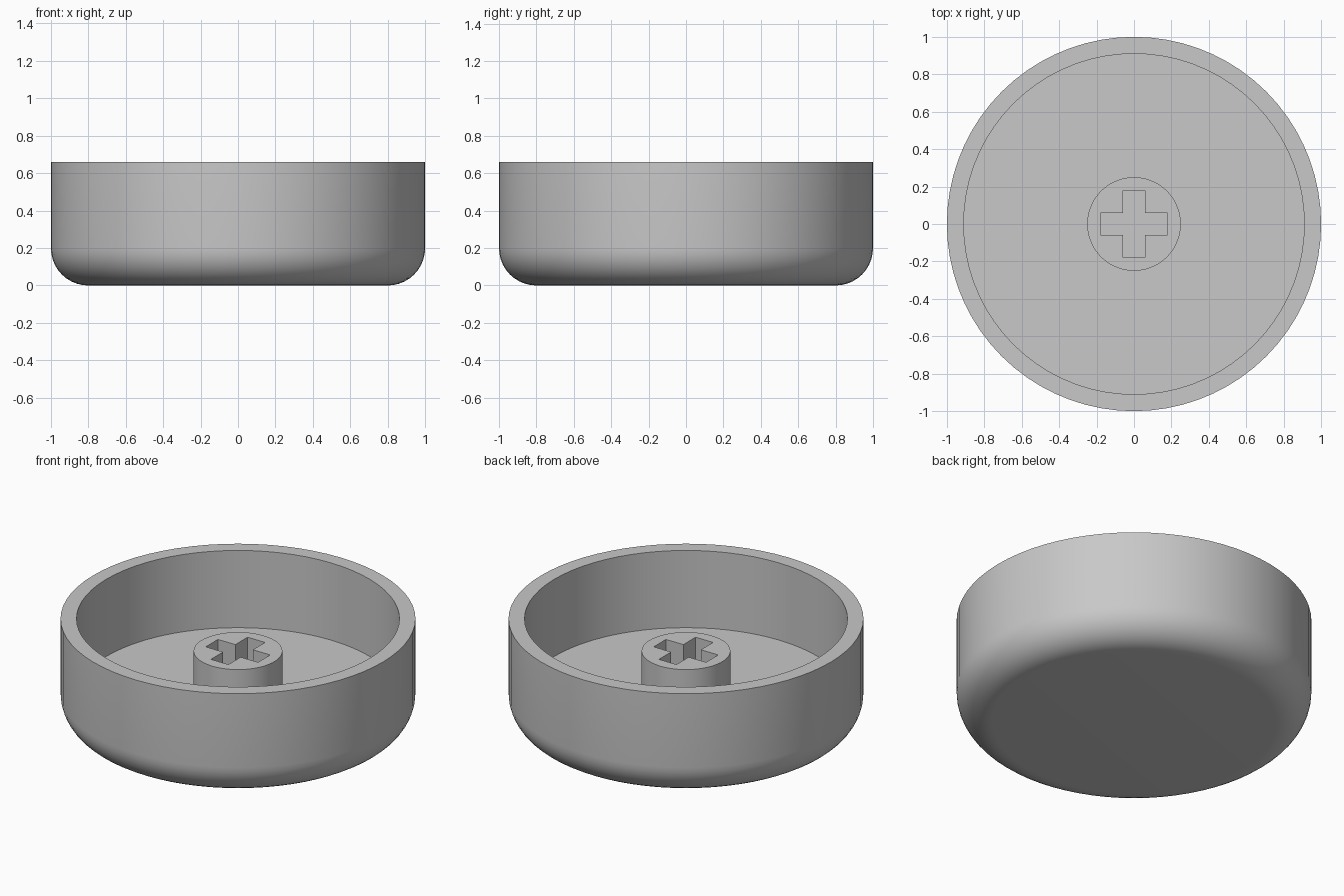
import bpy
import bmesh
from math import sin, cos, pi, radians

SEGMENTS = 72
HEIGHT, FLOOR, POST_TOP = 0.66, 0.18, 0.46
RADIUS, INNER, FILLET, POST_RADIUS = 1.0, 0.91, 0.2, 0.25
ARM, HALF_WIDTH = 0.18, 0.06

cube = bpy.data.objects.get("Cube")
if cube:
    bpy.data.objects.remove(cube, do_unlink=True)

GREY = (0.58, 0.58, 0.58, 1)
grey = bpy.data.materials.new("plain grey")
grey.use_nodes = True
grey.diffuse_color = GREY
grey.node_tree.nodes["Principled BSDF"].inputs["Base Color"].default_value = GREY


def finish(name, bm):
    bmesh.ops.recalc_face_normals(bm, faces=bm.faces[:])
    mesh = bpy.data.meshes.new(name)
    bm.to_mesh(mesh)
    bm.free()
    mesh.materials.append(grey)
    obj = bpy.data.objects.new(name, mesh)
    bpy.context.collection.objects.link(obj)
    return obj


def lathe(name, profile):
    """Turn an (r, z) profile around z; its open ends are capped flat."""
    bm = bmesh.new()
    rings = []
    for r, z in profile:
        rings.append([bm.verts.new((r * cos(2 * pi * i / SEGMENTS),
                                    r * sin(2 * pi * i / SEGMENTS), z))
                      for i in range(SEGMENTS)])
    for low, high in zip(rings, rings[1:]):
        for i in range(SEGMENTS):
            j = (i + 1) % SEGMENTS
            bm.faces.new((low[i], low[j], high[j], high[i]))
    bm.faces.new(rings[0])
    bm.faces.new(rings[-1])
    return finish(name, bm)


def smooth(obj):
    bpy.ops.object.select_all(action="DESELECT")
    obj.select_set(True)
    bpy.context.view_layer.objects.active = obj
    bpy.ops.object.shade_smooth_by_angle(angle=radians(30))


# Hollow round cup with a rounded bottom edge
steps = 10
bottom_edge = [(RADIUS - FILLET + FILLET * sin(pi / 2 * k / steps),
                FILLET - FILLET * cos(pi / 2 * k / steps))
               for k in range(steps + 1)]
cup = lathe("cup", bottom_edge + [(RADIUS, HEIGHT), (INNER, HEIGHT), (INNER, FLOOR)])
smooth(cup)

# Central post, sunk a little into the floor
post = lathe("post", [(POST_RADIUS, FLOOR - 0.03), (POST_RADIUS, POST_TOP)])

# Cross-shaped socket cut down through the post
a, w = ARM, HALF_WIDTH
quarter = [(a, -w), (a, w), (w, w)]
outline = []
for x, y in quarter * 1:
    outline.append((x, y))
for turn in range(3):
    outline += [(-y, x) for x, y in outline[-3:]]
bm = bmesh.new()
face = bm.faces.new([bm.verts.new((x, y, 0)) for x, y in outline])
sides = bmesh.ops.extrude_face_region(bm, geom=[face])
bmesh.ops.translate(bm, vec=(0, 0, 1),
                    verts=[g for g in sides["geom"] if isinstance(g, bmesh.types.BMVert)])
cutter = finish("socket_cutter", bm)
cutter.hide_render = True

cut = post.modifiers.new("socket", "BOOLEAN")
cut.operation = "DIFFERENCE"
cut.solver = "EXACT"
cut.object = cutter
bpy.context.view_layer.objects.active = post
bpy.ops.object.modifier_apply(modifier=cut.name)
bpy.data.objects.remove(cutter, do_unlink=True)
smooth(post)
